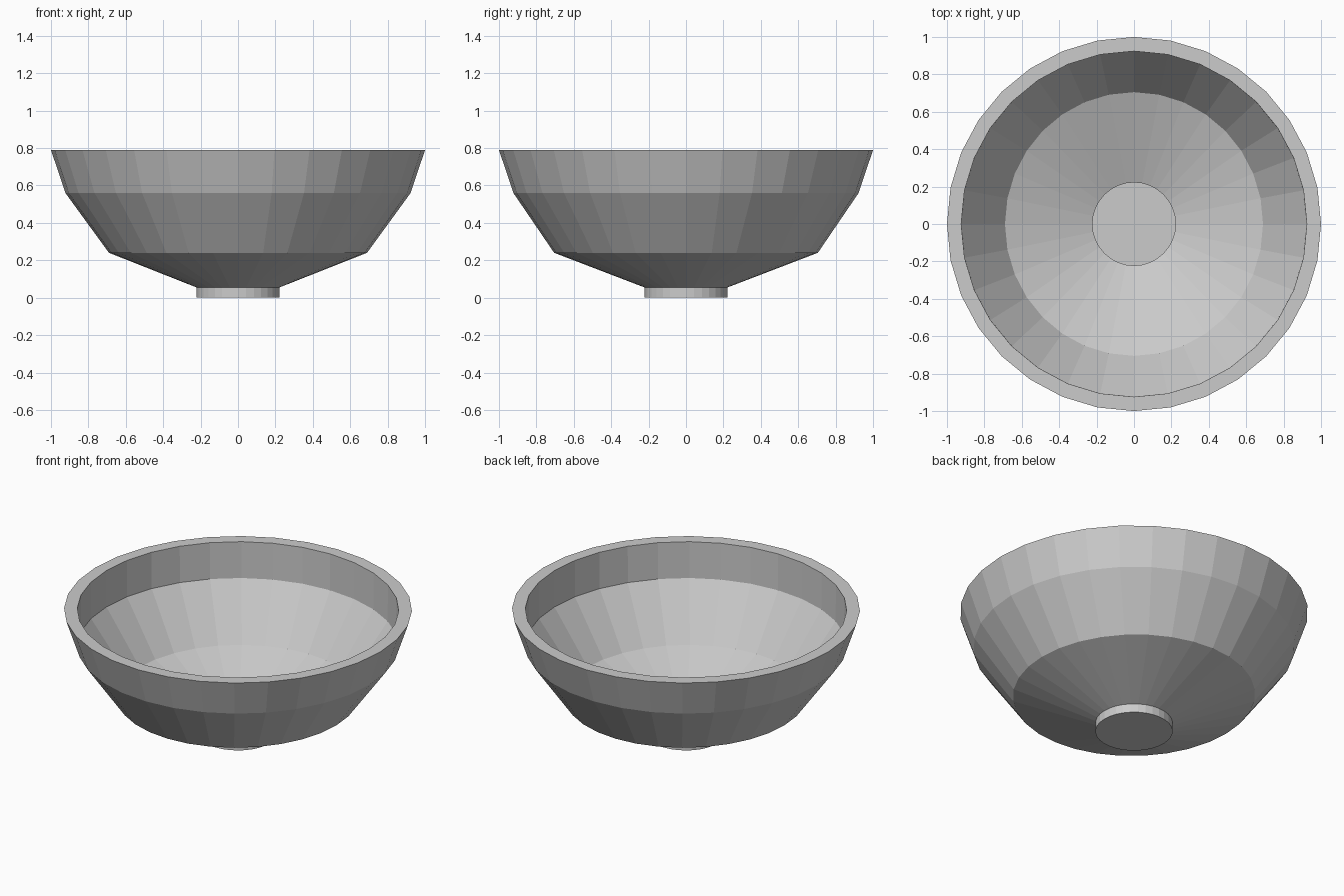
import bpy
import math

cube = bpy.data.objects.get("Cube")
if cube:
    bpy.data.objects.remove(cube, do_unlink=True)

SIDES = 32

grey = bpy.data.materials.new("plain_grey")
grey.use_nodes = True
colour = (0.6, 0.6, 0.6, 1)
grey.diffuse_color = colour
grey.node_tree.nodes["Principled BSDF"].inputs["Base Color"].default_value = colour


def lathe(name, profile, cap=False):
    """Revolve (radius_x, radius_y, z) rings, optionally closing the last one."""
    verts, faces = [], []
    for rx, ry, z in profile:
        for i in range(SIDES):
            a = math.tau * i / SIDES
            verts.append((rx * math.cos(a), ry * math.sin(a), z))
    for r in range(len(profile) - 1):
        top, low = r * SIDES, (r + 1) * SIDES
        for i in range(SIDES):
            j = (i + 1) % SIDES
            faces.append((top + i, low + i, low + j, top + j))
    if cap:
        start = (len(profile) - 1) * SIDES
        faces.append(tuple(reversed(range(start, start + SIDES))))
    mesh = bpy.data.meshes.new(name)
    mesh.from_pydata(verts, [], faces)
    mesh.materials.append(grey)
    mesh.update()
    obj = bpy.data.objects.new(name, mesh)
    bpy.context.collection.objects.link(obj)
    return obj


# Shared rings of the bowl
inner_rim = (0.924, 0.924, 0.79)
outer_rim = (1.0, 1.0, 0.79)
shoulder = (0.923, 0.923, 0.56)
belly = (0.69, 0.705, 0.24)
foot_top = (0.222, 0.222, 0.055)
foot_base = (0.222, 0.222, 0.0)

# Thin bowl shell with flat lip, flared sides and closed foot
lathe("bowl_shell", [inner_rim, outer_rim, shoulder, belly, foot_top, foot_base], cap=True)

# Upright inside wall below the lip
lathe("inner_lip_wall", [shoulder, inner_rim])
